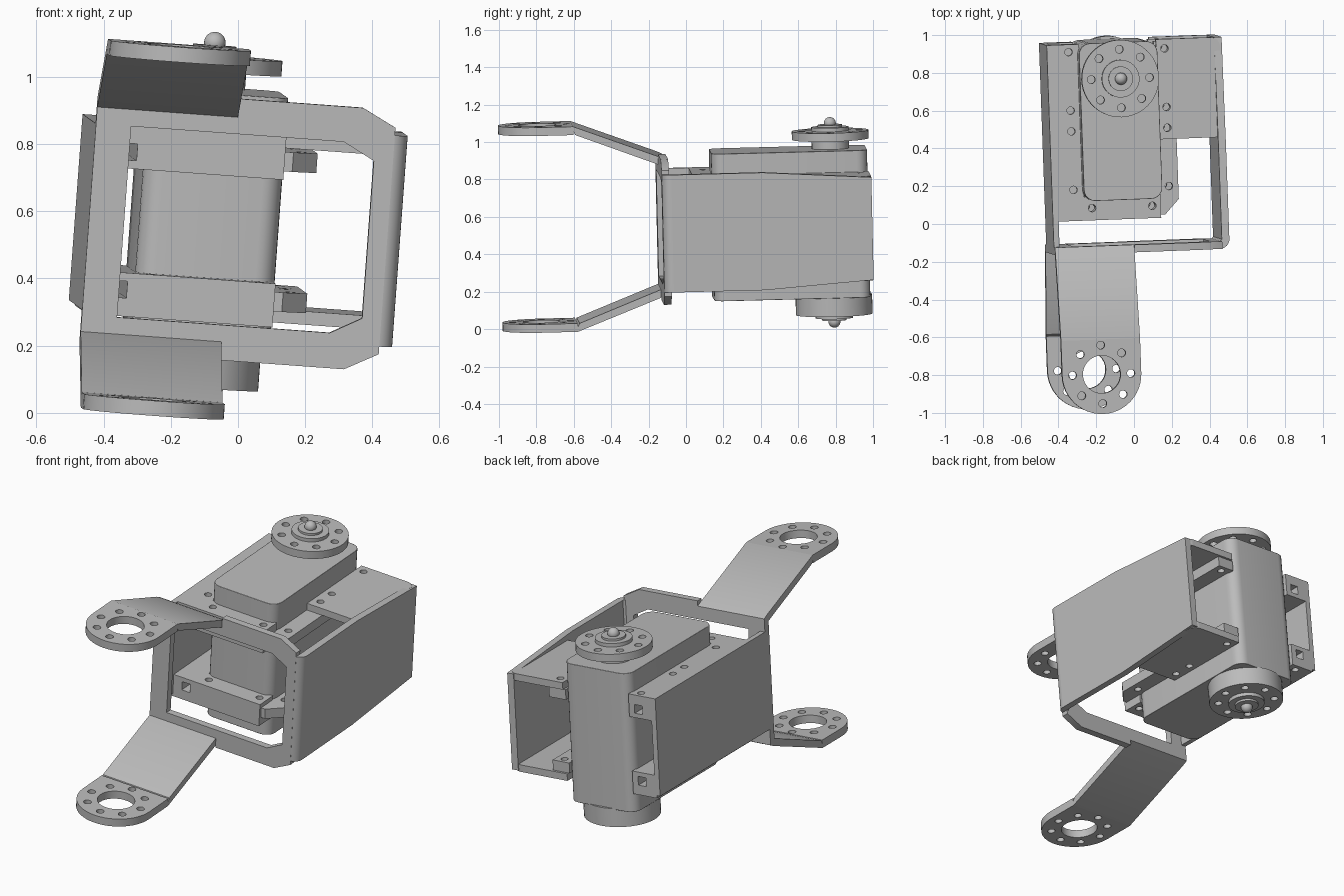
import bpy
import bmesh
from math import sin, cos, pi
from mathutils import Matrix, Vector, Euler

if "Cube" in bpy.data.objects:
    bpy.data.objects.remove(bpy.data.objects["Cube"], do_unlink=True)

grey = bpy.data.materials.new("plain_grey")
grey.use_nodes = True
grey.diffuse_color = (0.5, 0.5, 0.5, 1)
grey.node_tree.nodes["Principled BSDF"].inputs["Base Color"].default_value = (0.5, 0.5, 0.5, 1)

# The whole assembly leans slightly
LEAN = Matrix.Translation((0, 0, 0.547)) @ Euler((0.026, 0.073, 0.038)).to_matrix().to_4x4()

# Sketch planes: sketch (u, v, depth) to assembly axes
FLAT = Matrix.Identity(4)
FRONT = Matrix(((1, 0, 0, 0), (0, 0, 1, 0), (0, 1, 0, 0), (0, 0, 0, 1)))
SIDE = Matrix(((0, 0, 1, 0), (1, 0, 0, 0), (0, 1, 0, 0), (0, 0, 0, 1)))


def arc(cx, cy, r, a0=0.0, a1=2 * pi, n=32):
    closed = abs(a1 - a0 - 2 * pi) < 1e-6
    return [(cx + r * cos(a0 + (a1 - a0) * i / n), cy + r * sin(a0 + (a1 - a0) * i / n))
            for i in range(n if closed else n + 1)]


def rect(x0, x1, y0, y1):
    return [(x0, y0), (x1, y0), (x1, y1), (x0, y1)]


def round_rect(x0, x1, y0, y1, r):
    corners = [(x1 - r, y1 - r), (x0 + r, y1 - r), (x0 + r, y0 + r), (x1 - r, y0 + r)]
    return [p for i, (cx, cy) in enumerate(corners)
            for p in arc(cx, cy, r, i * pi / 2, (i + 1) * pi / 2, 6)]


def bolt_circle(cx, cy):
    return [arc(cx + 0.155 * cos(i * pi / 4), cy + 0.155 * sin(i * pi / 4), 0.021, n=16)
            for i in range(8)]


def finish(name, bm):
    bmesh.ops.remove_doubles(bm, verts=bm.verts, dist=1e-5)
    bmesh.ops.recalc_face_normals(bm, faces=bm.faces)
    mesh = bpy.data.meshes.new(name)
    bm.to_mesh(mesh)
    bm.free()
    mesh.materials.clear()
    mesh.materials.append(grey)
    ob = bpy.data.objects.new(name, mesh)
    ob.matrix_world = LEAN
    bpy.context.collection.objects.link(ob)
    bpy.ops.object.select_all(action="DESELECT")
    ob.select_set(True)
    bpy.context.view_layer.objects.active = ob
    bpy.ops.object.shade_smooth_by_angle(angle=0.6)
    return ob


def plate(name, outline, d0, d1, holes=(), plane=FLAT, flip=False):
    """Extrude an outline with holes between two depths; flip mirrors it in z."""
    d0, d1 = min(d0, d1), max(d0, d1)
    curve = bpy.data.curves.new(name + "_sketch", "CURVE")
    curve.dimensions = "2D"
    curve.fill_mode = "BOTH"
    curve.extrude = (d1 - d0) / 2
    for loop in [outline, *holes]:
        spline = curve.splines.new("POLY")
        spline.points.add(len(loop) - 1)
        for point, (u, v) in zip(spline.points, loop):
            point.co = (u, v, 0, 1)
        spline.use_cyclic_u = True
    temp = bpy.data.objects.new(name + "_sketch", curve)
    bpy.context.collection.objects.link(temp)
    graph = bpy.context.evaluated_depsgraph_get()
    mesh = bpy.data.meshes.new_from_object(temp.evaluated_get(graph))
    bm = bmesh.new()
    bm.from_mesh(mesh)
    bpy.data.objects.remove(temp, do_unlink=True)
    bpy.data.meshes.remove(mesh)
    bm.transform(plane @ Matrix.Translation((0, 0, (d0 + d1) / 2)))
    if flip:
        bm.transform(Matrix.Diagonal((1, 1, -1, 1)))
    return finish(name, bm)


# Front ring of the bracket, with chamfered corners on one side
outer = [(-0.45, -0.35), (-0.45, 0.35), (-0.03, 0.35), (-0.03, 0.39), (0.34, 0.39),
         (0.44, 0.338), (0.44, -0.338), (0.34, -0.39), (-0.03, -0.39), (-0.03, -0.35)]
inner = [(-0.345, -0.285), (-0.345, 0.285), (0.29, 0.285), (0.383, 0.235),
         (0.383, -0.235), (0.29, -0.285)]
plate("front_ring", outer, -0.14, -0.1, [inner], FRONT)

# Side panels and the rounded bend joining the tall one to the ring
panel = [(-0.09, -0.315), (0.4, -0.315), (0.98, -0.275),
         (0.98, 0.275), (0.4, 0.315), (-0.09, 0.315)]
plate("left_panel", panel, 0.44, 0.48, plane=SIDE)
bend = arc(0.43, -0.09, 0.05, -pi / 2, 0, 8) + [(0.44, -0.09), (0.43, -0.1)]
plate("left_bend", bend, -0.315, 0.315)
plate("right_panel", rect(-0.12, 0.97, -0.27, 0.285), -0.45, -0.42, plane=SIDE)

# Servo centre line and screw rows
CX, HORN_Y, ARM_X, ARM_Y, R = -0.08, 0.785, -0.24, -0.775, 0.21
rows = (0.2, 0.51, 0.62, 0.93)


def screw(x, y):
    return arc(x, y, 0.02, n=16)


left_screws = [screw(CX + 0.255, y) for y in rows]
right_screws = [screw(CX - 0.255, y) for y in rows]
front_screws = [screw(CX + s * 0.16, 0.1) for s in (-1, 1)]

for label, flip in (("upper", False), ("lower", True)):
    # Arm: sloped strip, then a flat eye with a bolt circle
    slope = [(-0.1, 0.335), (-0.14, 0.335), (-0.58, 0.505), (-0.6, 0.548),
             (-0.59, 0.55), (-0.13, 0.375), (-0.1, 0.36)]
    plate(label + "_arm_strip", slope, ARM_X - R, ARM_X + R, plane=SIDE, flip=flip)
    eye = arc(ARM_X, ARM_Y, R, pi, 2 * pi, 24) + [(ARM_X + R, -0.59), (ARM_X - R, -0.59)]
    plate(label + "_arm_eye", eye, 0.505, 0.55,
          [arc(ARM_X, ARM_Y, 0.1)] + bolt_circle(ARM_X, ARM_Y), flip=flip)

    # Flange folded in from the tall panel
    r = 0.05
    flange = [(0.13, 0.45), (0.45, 0.45)] + arc(0.47 - r, 0.98 - r, r, 0, pi / 2, 6) + [(0.13, 0.98)]
    plate(label + "_left_flange", flange, 0.24, 0.28, left_screws[1:], flip=flip)

    # Servo mounting ear on the open side, with a chamfered front corner
    ear = [(0.12, 0.05), (0.15, 0.05), (0.225, 0.13), (0.225, 0.97), (0.12, 0.97)]
    plate(label + "_left_ear", ear, 0.18, 0.238, left_screws, flip=flip)

    # Mounting rail beside the plain panel, with square sockets at its ends
    rail = rect(-0.43, -0.28, 0.155, 0.255)
    socket = rect(-0.365, -0.315, 0.18, 0.23)
    plate(label + "_right_rail", rail, 0.035, 0.97, [socket], FRONT, flip)
    plate(label + "_right_rail_cover", rect(-0.43, -0.28, 0.035, 0.97), 0.255, 0.285,
          right_screws, flip=flip)

    # Front mounting block of the servo
    plate(label + "_front_block", rect(-0.29, 0.125, 0.035, 0.16), 0.155, 0.285,
          front_screws, flip=flip)

# Servo body
body = plate("servo_body", round_rect(CX - 0.208, CX + 0.208, 0.14, 0.975, 0.06), -0.395, 0.395)
bevel = body.modifiers.new("soft_edges", "BEVEL")
bevel.width = 0.012
bevel.segments = 2
bevel.limit_method = "ANGLE"


def ball(name, z):
    bm = bmesh.new()
    bmesh.ops.create_uvsphere(bm, u_segments=24, v_segments=14, radius=0.032)
    bmesh.ops.translate(bm, verts=bm.verts, vec=Vector((CX, HORN_Y, z)))
    finish(name, bm)


# Horns: a thin one raised on a neck above, a thick one below
for label, flip, low, high in (("upper", False, 0.445, 0.49), ("lower", True, 0.39, 0.495)):
    plate(label + "_neck", arc(CX, HORN_Y, 0.1), 0.39, low + 0.01, flip=flip)
    plate(label + "_horn", arc(CX, HORN_Y, 0.205, n=48), low, high,
          bolt_circle(CX, HORN_Y), flip=flip)
    plate(label + "_hub", arc(CX, HORN_Y, 0.1), high, high + 0.02, flip=flip)
    plate(label + "_hub_step", arc(CX, HORN_Y, 0.065), high + 0.02, high + 0.032, flip=flip)
    ball(label + "_axle_ball", (-1 if flip else 1) * (high + 0.04))
